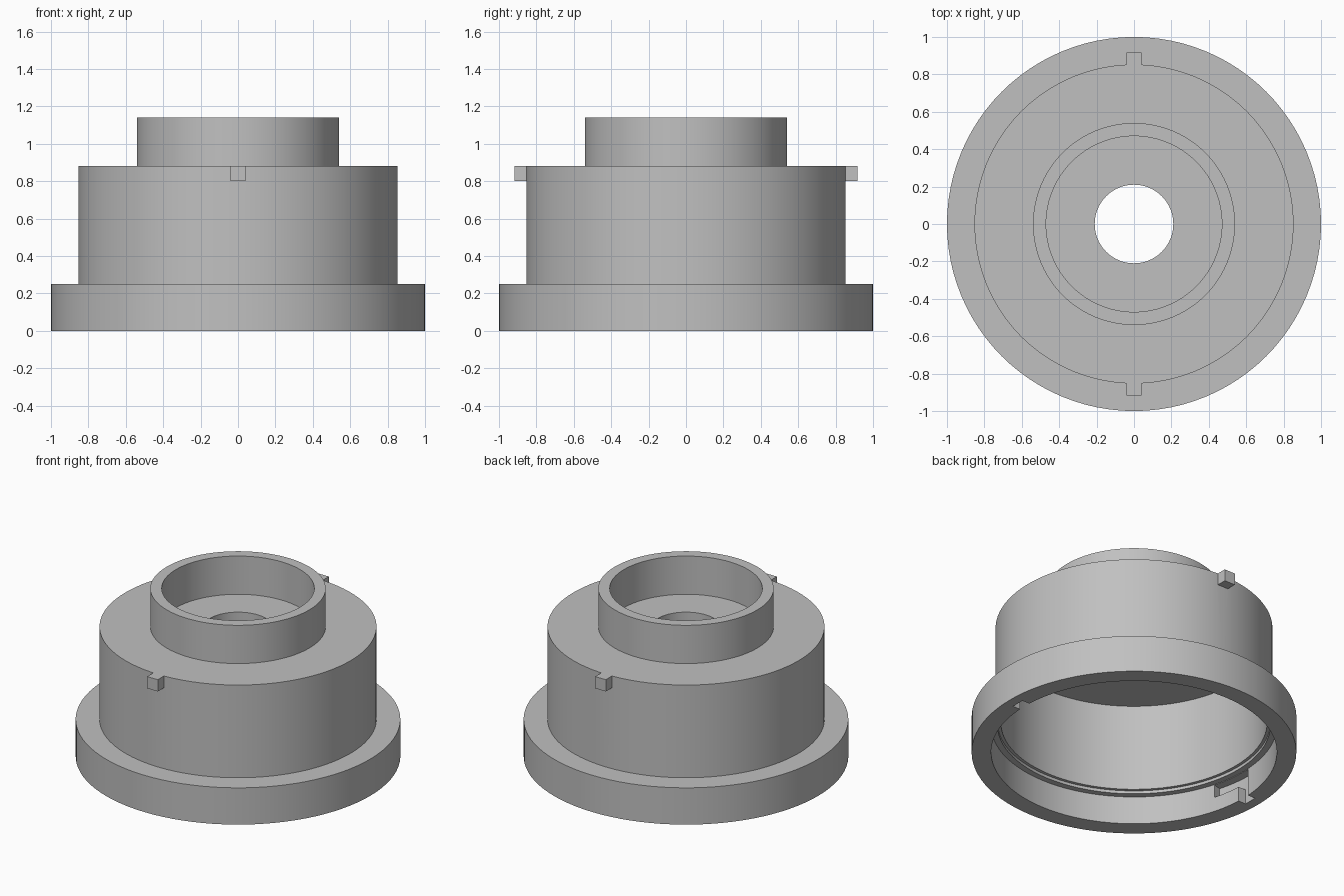
import bpy
import bmesh
from math import cos, sin, pi, radians

SEGMENTS = 96

cube = bpy.data.objects.get("Cube")
if cube:
    bpy.data.objects.remove(cube, do_unlink=True)

grey = bpy.data.materials.new("plain grey")
grey.use_nodes = True
colour = (0.53, 0.53, 0.53, 1)
grey.diffuse_color = colour
grey.node_tree.nodes["Principled BSDF"].inputs["Base Color"].default_value = colour


def sweep(name, profile, start=0.0, angle=2 * pi, steps=SEGMENTS):
    """Sweep a closed (radius, height) outline around z, capping partial sweeps."""
    full = angle >= 2 * pi
    bm = bmesh.new()
    rings = []
    for i in range(steps if full else steps + 1):
        a = start + angle * i / steps
        rings.append([bm.verts.new((r * cos(a), r * sin(a), z)) for r, z in profile])
    n = len(profile)
    for i in range(steps):
        a, b = rings[i], rings[(i + 1) % len(rings)]
        for j in range(n):
            k = (j + 1) % n
            bm.faces.new((a[j], b[j], b[k], a[k]))
    if not full:
        bm.faces.new(rings[0])
        bm.faces.new(rings[-1])
    return finish(name, bm)


def box(name, low, high):
    bm = bmesh.new()
    bmesh.ops.create_cube(bm, size=1)
    for v in bm.verts:
        v.co = [(l + h) / 2 + c * (h - l) for l, h, c in zip(low, high, v.co)]
    return finish(name, bm)


def finish(name, bm):
    bmesh.ops.recalc_face_normals(bm, faces=bm.faces)
    mesh = bpy.data.meshes.new(name)
    bm.to_mesh(mesh)
    bm.free()
    mesh.materials.append(grey)
    obj = bpy.data.objects.new(name, mesh)
    bpy.context.collection.objects.link(obj)
    return obj


def combine(target, tool, operation):
    """Apply a boolean and remove the tool."""
    tool.hide_render = True
    mod = target.modifiers.new(tool.name, "BOOLEAN")
    mod.operation, mod.object, mod.solver = operation, tool, "EXACT"
    bpy.ops.object.select_all(action="DESELECT")
    bpy.context.view_layer.objects.active = target
    target.select_set(True)
    bpy.ops.object.modifier_apply(modifier=mod.name)
    bpy.data.objects.remove(tool, do_unlink=True)


# Hollow stepped body: flange, drum, collar, top plate with a hole, inner ledges
body = sweep("adapter_body", [
    (1.0, 0), (1.0, 0.25), (0.853, 0.25), (0.853, 0.88),
    (0.54, 0.88), (0.54, 1.14), (0.47, 1.14), (0.47, 0.88),
    (0.21, 0.88), (0.21, 0.8), (0.82, 0.8), (0.82, 0.21),
    (0.84, 0.21), (0.84, 0.19), (0.88, 0.19), (0.88, 0),
])

for side in (-1, 1):
    # Locking lugs on the front and back of the drum
    ys = sorted((side * 0.83, side * 0.918))
    combine(body, box("locking_lug", (-0.04, ys[0], 0.8), (0.04, ys[1], 0.88)), "UNION")

    # Bayonet slots inside the flange: a straight entry, then a turn
    xs = sorted((side * 0.862, side * 0.935))
    combine(body, box("slot_entry", (xs[0], -0.045, -0.1), (xs[1], 0.045, 0.15)), "DIFFERENCE")
    start = (0 if side > 0 else pi) - radians(2.8)
    channel = [(0.862, 0.1), (0.936, 0.1), (0.936, 0.187), (0.862, 0.187)]
    combine(body, sweep("slot_turn", channel, start, radians(18.5), 6), "DIFFERENCE")

bpy.ops.object.shade_smooth_by_angle(angle=radians(30))
